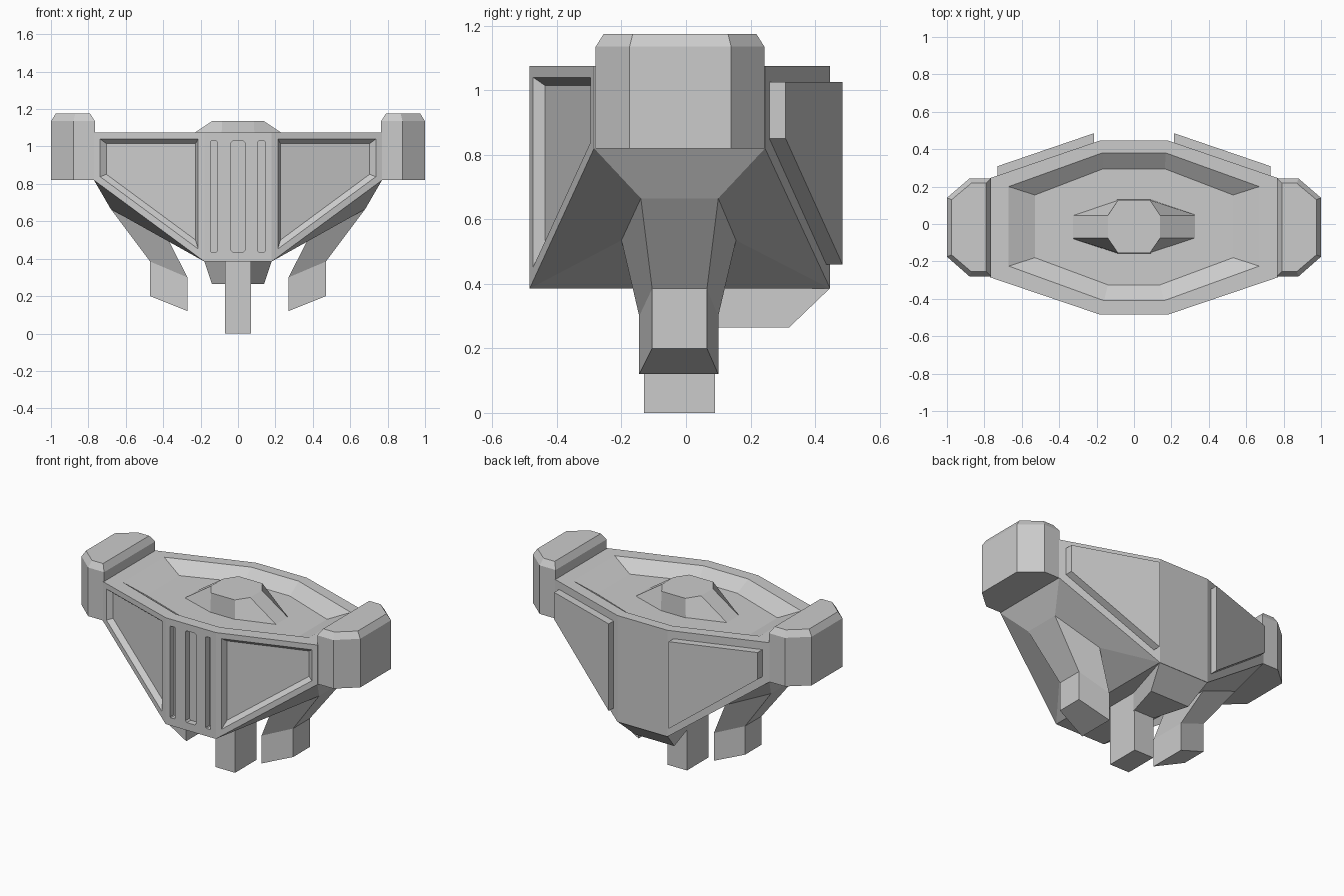
import bpy, bmesh

if "Cube" in bpy.data.objects:
    bpy.data.objects.remove(bpy.data.objects["Cube"], do_unlink=True)

grey = bpy.data.materials.new("plain grey")
grey.use_nodes = True
grey.diffuse_color = (0.6, 0.6, 0.6, 1)
grey.node_tree.nodes["Principled BSDF"].inputs["Base Color"].default_value = (0.6, 0.6, 0.6, 1)


def finish(bm, name, mirror=False):
    bmesh.ops.recalc_face_normals(bm, faces=bm.faces)
    mesh = bpy.data.meshes.new(name)
    bm.to_mesh(mesh)
    bm.free()
    mesh.materials.append(grey)
    obj = bpy.data.objects.new(name, mesh)
    bpy.context.collection.objects.link(obj)
    if mirror:
        obj.modifiers.new("mirror", "MIRROR")
    return obj


def skin(bm, rings, caps=True):
    """Join matching rings of points with quads, optionally closing both ends."""
    loops = [[bm.verts.new(p) for p in ring] for ring in rings]
    n = len(loops[0])
    for a, b in zip(loops, loops[1:]):
        for i in range(n):
            j = (i + 1) % n
            bm.faces.new((a[i], a[j], b[j], b[i]))
    if caps:
        bm.faces.new(loops[0])
        bm.faces.new(loops[-1])
    return loops


def loft(name, rings, mirror=False):
    bm = bmesh.new()
    skin(bm, rings)
    return finish(bm, name, mirror)


def both_sides(half):
    return half + [(-x, y) for x, y in reversed(half)]


def level(points, z):
    return [(x, y, z) for x, y in points]


# Hull with sloping underside and a sunken deck
outline = both_sides([(0.18, -0.485), (0.77, -0.285), (0.77, 0.245), (0.18, 0.447)])
deck_edge = both_sides([(0.16, -0.41), (0.67, -0.225), (0.67, 0.2), (0.17, 0.38)])
deck_floor = both_sides([(0.14, -0.325), (0.53, -0.18), (0.53, 0.155), (0.165, 0.295)])
keel = [(x, y, 0.385 if abs(x) < 0.5 else 0.82) for x, y in outline]
bm = bmesh.new()
loops = skin(bm, [keel, level(outline, 1.075), level(deck_edge, 1.075),
                  level(deck_floor, 1.01)], caps=False)
bm.faces.new(loops[-1])
for ids in ((0, 1, 2, 3), (4, 5, 6, 7), (0, 3, 4, 7)):
    bm.faces.new([loops[0][i] for i in ids])
bmesh.ops.recalc_face_normals(bm, faces=bm.faces)

# Recessed front side panels
panels = [f for f in bm.faces if f.normal.y < -0.8 and abs(f.normal.z) < 0.1
          and abs(f.calc_center_median().x) > 0.3
          and f.calc_center_median().y < -0.35]
bmesh.ops.inset_individual(bm, faces=panels, thickness=0.035, use_even_offset=True)
bmesh.ops.inset_individual(bm, faces=panels, thickness=0.025, depth=-0.03,
                           use_even_offset=True)
hull = finish(bm, "hull")

# Three vertical front slots
bm = bmesh.new()
for x, half in ((-0.13, 0.018), (0, 0.038), (0.126, 0.018)):
    c = half * 0.25
    side = [(half, 0.435 + c), (half, 1.03 - c), (half - c, 1.03)]
    side.insert(0, (half - c, 0.435))
    profile = both_sides(side)
    skin(bm, [[(x + px, y, z) for px, z in profile] for y in (-0.6, -0.445)])
cutter = finish(bm, "slot_cutter")
cutter.hide_render = True
cut = hull.modifiers.new("slots", "BOOLEAN")
cut.operation = "DIFFERENCE"
cut.solver = "EXACT"
cut.object = cutter
bpy.context.view_layer.objects.active = hull
bpy.ops.object.modifier_apply(modifier=cut.name)
bpy.data.objects.remove(cutter, do_unlink=True)

# Faceted hatch on the deck
loft("deck_hatch", [
    level(both_sides([(0.09, -0.157), (0.34, -0.075), (0.34, 0.045), (0.09, 0.13)]), 1.0),
    level(both_sides([(0.085, -0.155), (0.14, -0.075), (0.14, 0.045), (0.085, 0.128)]), 1.135)])

# Chamfered shoulder pods
pod = [(0.765, -0.28), (0.88, -0.28), (1, -0.175), (1, 0.14), (0.88, 0.243), (0.765, 0.243)]
pod_top = [(0.79, -0.255), (0.87, -0.255), (0.975, -0.165), (0.975, 0.13),
           (0.87, 0.218), (0.79, 0.218)]
loft("shoulder_pod", [level(pod, 0.82), level(pod, 1.135), level(pod_top, 1.175)], True)

# Raised rear plates following the slanted back
plate = [(0.215, 0.46), (0.73, 0.85), (0.73, 1.025), (0.215, 1.025)]
loft("rear_plate", [[(x, 0.447 - (x - 0.18) * 0.342 + d, z) for x, z in plate]
                    for d in (-0.02, 0.05)], True)


# Side legs flowing out of the underside
def leg_ring(outer, inner):
    ring = []
    for (x, z, front, back), flip in ((outer, False), (inner, True)):
        pair = [(x, front, z), (x, back, z)]
        ring += pair[::-1] if flip else pair
    return ring


loft("side_leg", [
    leg_ring((0.77, 0.82, -0.285, 0.245), (0.18, 0.385, -0.485, 0.447)),
    leg_ring((0.68, 0.665, -0.14, 0.1), (0.39, 0.535, -0.2, 0.155)),
    leg_ring((0.47, 0.385, -0.105, 0.065), (0.27, 0.3, -0.145, 0.1)),
    leg_ring((0.47, 0.2, -0.105, 0.065), (0.27, 0.12, -0.145, 0.1))], True)

# Centre leg and the wedge behind it
post = both_sides([(0.07, -0.13), (0.07, 0.09)])
loft("centre_leg", [level(post, 0), level(post, 0.4)])
loft("rear_wedge", [
    level(both_sides([(0.07, 0.08), (0.14, 0.32)]), 0.265),
    level(both_sides([(0.07, 0.08), (0.18, 0.446)]), 0.386)])
